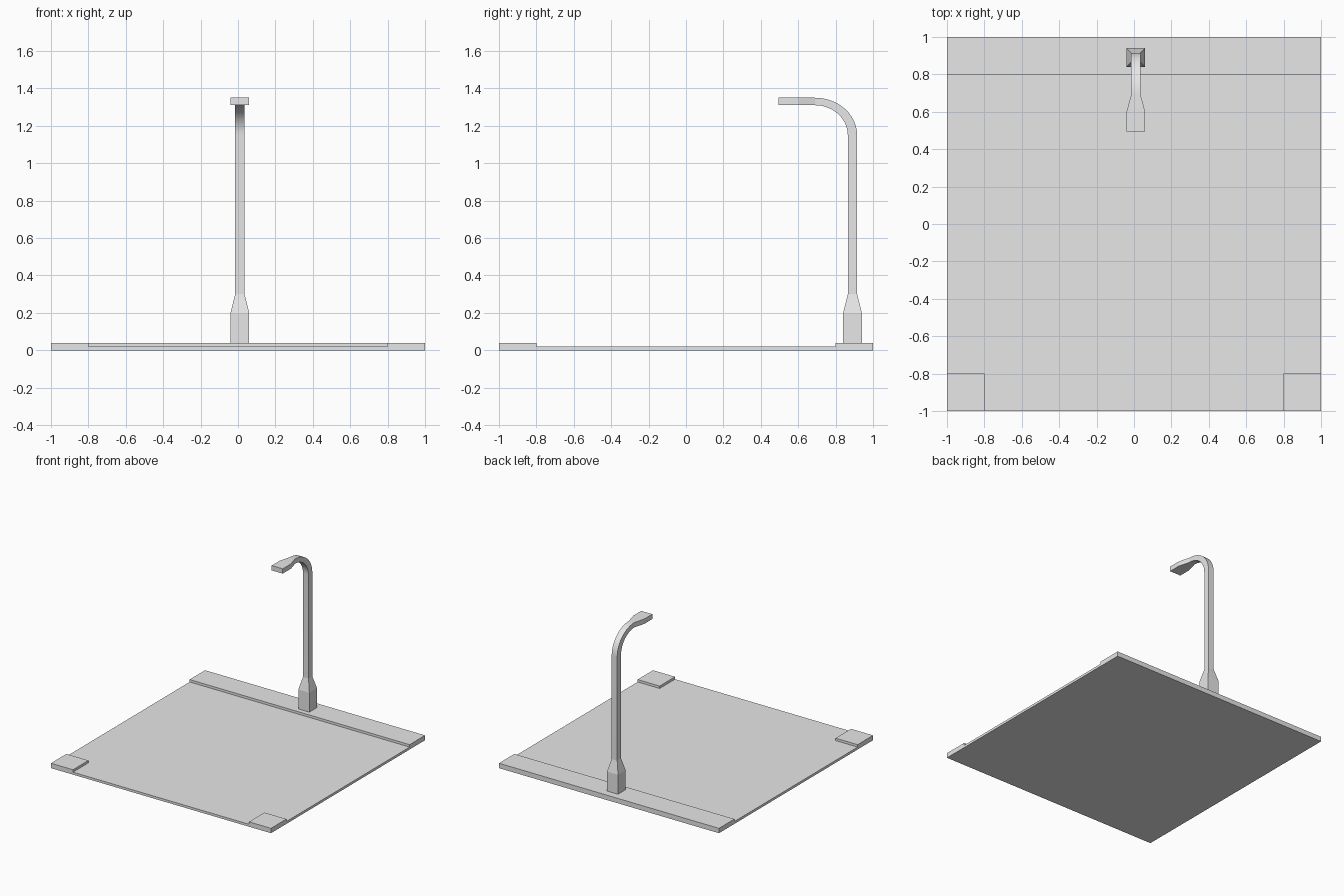
import bpy
import bmesh
from math import sin, cos, pi, radians

cube = bpy.data.objects.get("Cube")
if cube:
    bpy.data.objects.remove(cube, do_unlink=True)

GREY = (0.8, 0.8, 0.8, 1)
grey = bpy.data.materials.new("plain grey")
grey.use_nodes = True
grey.diffuse_color = GREY
for node in grey.node_tree.nodes:
    if node.type == 'BSDF_PRINCIPLED':
        node.inputs["Base Color"].default_value = GREY


def add_object(name, bm):
    bmesh.ops.recalc_face_normals(bm, faces=bm.faces)
    mesh = bpy.data.meshes.new(name)
    bm.to_mesh(mesh)
    bm.free()
    mesh.materials.append(grey)
    obj = bpy.data.objects.new(name, mesh)
    bpy.context.collection.objects.link(obj)
    return obj


def box(name, low, high):
    bm = bmesh.new()
    bmesh.ops.create_cube(bm, size=1)
    for v in bm.verts:
        v.co = [a + (b - a) * (c + 0.5) for a, b, c in zip(low, high, v.co)]
    return add_object(name, bm)


# Ground: low road slab, raised pavement along the back, two front corners
ROAD, KERB = 0.02, 0.04
box("road", (-1, -1, 0), (1, 0.8, ROAD))
box("back_pavement", (-1, 0.8, 0), (1, 1, KERB))
box("right_corner_pavement", (-1, -1, 0), (-0.8, -0.8, KERB))
box("left_corner_pavement", (0.8, -1, 0), (1, -0.8, KERB))

# Street lamp: square sections (half width, outer y, z, inner y, z)
LAMP_X = 0.01
WIDE, THIN = 0.05, 0.025
sections = [
    (WIDE, 0.94, KERB, 0.84, KERB),
    (WIDE, 0.94, 0.2, 0.84, 0.2),
    (THIN, 0.915, 0.3, 0.865, 0.3),
]
# bend from the upright pole into the overhanging arm
STEPS = 12
BEND_Y, BEND_Z = 0.69, 1.15
for i in range(STEPS + 1):
    a = i / STEPS * pi / 2
    sections.append((THIN,
                     BEND_Y + 0.225 * cos(a), BEND_Z + 0.2 * sin(a),
                     BEND_Y + 0.175 * cos(a), BEND_Z + 0.16 * sin(a)))
# flared lamp head
for y in (0.6, 0.495):
    sections.append((WIDE, y, 1.35, y, 1.31))

bm = bmesh.new()
rings = []
for half, oy, oz, iy, iz in sections:
    rings.append([bm.verts.new((LAMP_X + sx * half, y, z)) for sx, y, z in
                  ((-1, oy, oz), (1, oy, oz), (1, iy, iz), (-1, iy, iz))])
for lower, upper in zip(rings, rings[1:]):
    for k in range(4):
        n = (k + 1) % 4
        bm.faces.new((lower[k], lower[n], upper[n], upper[k]))
bm.faces.new(rings[0])
bm.faces.new(rings[-1])
lamp = add_object("street_lamp", bm)

# smooth only the bend, keep the flares crisp
bpy.ops.object.select_all(action='DESELECT')
lamp.select_set(True)
bpy.context.view_layer.objects.active = lamp
bpy.ops.object.shade_smooth_by_angle(angle=radians(12))
